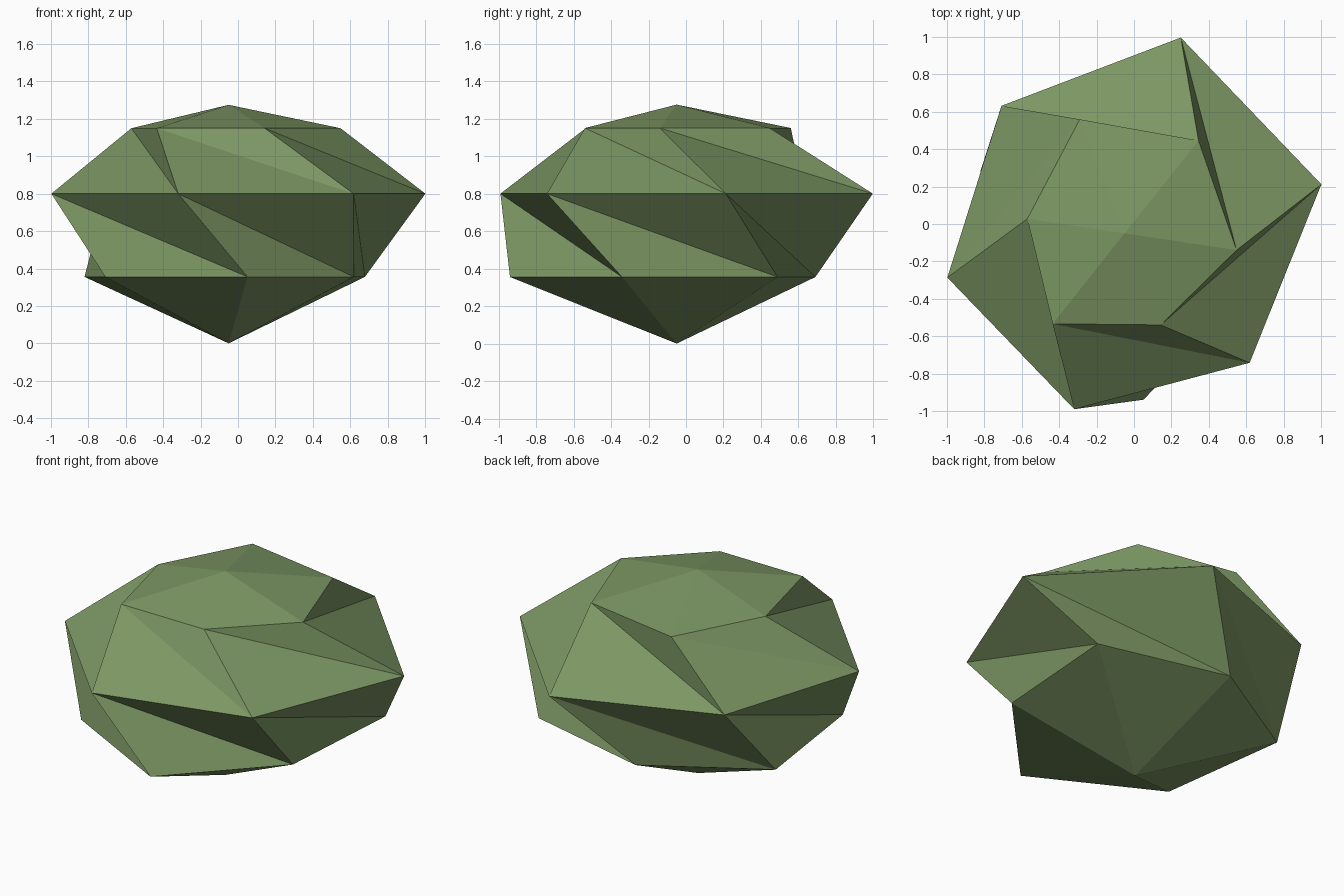
import bpy, bmesh, math

if "Cube" in bpy.data.objects:
    bpy.data.objects.remove(bpy.data.objects["Cube"])

# Foliage colour
green = bpy.data.materials.new("leaf green")
green.diffuse_color = (0.20, 0.305, 0.125, 1)
green.use_nodes = True
green.node_tree.nodes["Principled BSDF"].inputs["Base Color"].default_value = green.diffuse_color

CX = CY = -0.05   # axis of the clump
# Rings of the twisted six-sided clump: height, start angle, radii
RINGS = [
    (0.355, 276.5, (0.895, 0.73, 0.906, 0.745, 0.84, 0.82)),
    (0.80, 194.0, (0.977, 0.978, 0.962, 1.084, 1.089, 0.948)),
    (1.15, 171.5, (0.526, 0.618, 0.526, 0.605, 0.634, 0.655)),
]

bm = bmesh.new()


def make_ring(z, start, radii):
    verts = []
    for k, r in enumerate(radii):
        a = math.radians(start + 60 * k)
        verts.append(bm.verts.new((CX + r * math.cos(a), CY + r * math.sin(a), z)))
    return verts


low, mid, high = [make_ring(*ring) for ring in RINGS]
bottom = bm.verts.new((CX, CY, 0))
top = bm.verts.new((CX, CY, 1.275))

for k in range(6):
    n = (k + 1) % 6
    # End caps
    bm.faces.new((bottom, low[n], low[k]))
    bm.faces.new((top, high[k], high[n]))
    # Twisted lower band
    bm.faces.new((mid[k], low[k], mid[n]))
    bm.faces.new((mid[n], low[k], low[n]))
    # Twisted upper band
    bm.faces.new((mid[k], mid[n], high[k]))
    bm.faces.new((mid[n], high[n], high[k]))

mesh = bpy.data.meshes.new("foliage_clump")
bmesh.ops.recalc_face_normals(bm, faces=bm.faces)
bm.to_mesh(mesh)
bm.free()
mesh.materials.append(green)
bpy.context.collection.objects.link(bpy.data.objects.new("foliage_clump", mesh))
